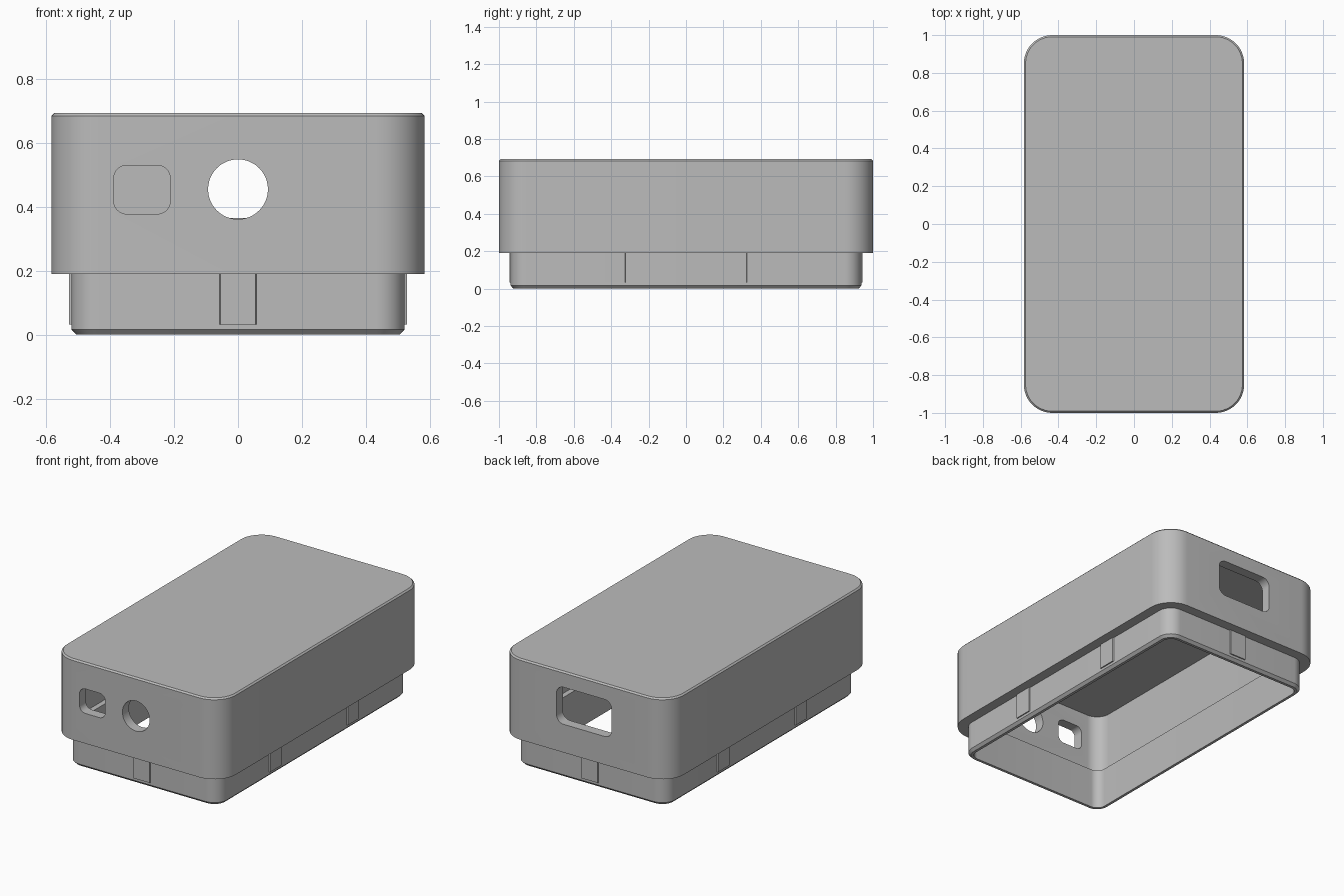
import bpy, bmesh, math
from mathutils import Matrix

cube = bpy.data.objects.get("Cube")
if cube:
    bpy.data.objects.remove(cube, do_unlink=True)

HALF_X, HALF_Y, CORNER = 0.583, 1.0, 0.15
LIP = 0.0625          # inset of the lip from the outer wall

grey = bpy.data.materials.new("plain grey")
grey.use_nodes = True
colour = (0.5, 0.5, 0.5, 1)
grey.diffuse_color = colour
grey.node_tree.nodes["Principled BSDF"].inputs["Base Color"].default_value = colour


def rounded_rect(hx, hy, r, steps=12):
    """Outline of a rounded rectangle, counter-clockwise."""
    pts = []
    for i, (sx, sy) in enumerate([(1, 1), (-1, 1), (-1, -1), (1, -1)]):
        for k in range(steps + 1):
            a = math.pi / 2 * (i + k / steps)
            pts.append((sx * (hx - r) + r * math.cos(a),
                        sy * (hy - r) + r * math.sin(a)))
    return pts


def loft(name, rings):
    """Skin a list of equal 3D rings and cap both ends."""
    bm = bmesh.new()
    loops = [[bm.verts.new(p) for p in ring] for ring in rings]
    for a, b in zip(loops, loops[1:]):
        for i in range(len(a)):
            j = (i + 1) % len(a)
            bm.faces.new((a[i], a[j], b[j], b[i]))
    bm.faces.new(loops[0])
    bm.faces.new(loops[-1])
    bmesh.ops.recalc_face_normals(bm, faces=bm.faces)
    mesh = bpy.data.meshes.new(name)
    bm.to_mesh(mesh)
    bm.free()
    obj = bpy.data.objects.new(name, mesh)
    bpy.context.collection.objects.link(obj)
    mesh.materials.append(grey)
    return obj


# Hollow case: roof, outer wall, stepped lip, rim, inner ledge, ceiling
profile = [(0.009, 0.692), (0, 0.683), (0, 0.19), (LIP, 0.19), (LIP, 0.016),
           (0.078, 0), (0.095, 0), (0.095, 0.25), (LIP, 0.25), (LIP, 0.63)]
case = loft("case_shell", [
    [(x, y, z) for x, y in rounded_rect(HALF_X - d, HALF_Y - d, CORNER - d)]
    for d, z in profile])


# Port openings through the end walls
def cut_port(name, x, z, hx, hz, r, y):
    outline = rounded_rect(hx, hz, r)
    cutter = loft(name, [[(x + u, y + dy, z + v) for u, v in outline]
                         for dy in (-0.12, 0.12)])
    cutter.hide_render = True
    mod = case.modifiers.new(name, "BOOLEAN")
    mod.operation = "DIFFERENCE"
    mod.solver = "EXACT"
    mod.object = cutter
    bpy.context.view_layer.objects.active = case
    bpy.ops.object.modifier_apply(modifier=name)
    bpy.data.objects.remove(cutter, do_unlink=True)


cut_port("square_port", -0.3, 0.453, 0.088, 0.076, 0.04, -HALF_Y)
cut_port("round_port", 0, 0.454, 0.0935, 0.0935, 0.0934, -HALF_Y)
cut_port("back_port", 0, 0.48, 0.19, 0.115, 0.05, HALF_Y)

bpy.ops.object.select_all(action="DESELECT")
case.select_set(True)
bpy.context.view_layer.objects.active = case
bpy.ops.object.shade_smooth_by_angle(angle=math.radians(30))


# Shallow snap tabs on the lip: one per end, two per side
def snap_tab(name, x, y, angle):
    section = [(-0.06, 0.01), (0.06, 0.01), (0.055, -0.007), (-0.055, -0.007)]
    tab = loft(name, [[(u, v, z) for u, v in section] for z in (0.032, 0.195)])
    tab.matrix_world = Matrix.Translation((x, y, 0)) @ Matrix.Rotation(angle, 4, "Z")


snap_tab("front_snap_tab", 0, LIP - HALF_Y, 0)
snap_tab("back_snap_tab", 0, HALF_Y - LIP, math.pi)
for side, s in (("left", 1), ("right", -1)):
    for place, y in (("front", -0.38), ("back", 0.38)):
        snap_tab(f"{side}_{place}_snap_tab", s * (HALF_X - LIP), y, s * math.pi / 2)
